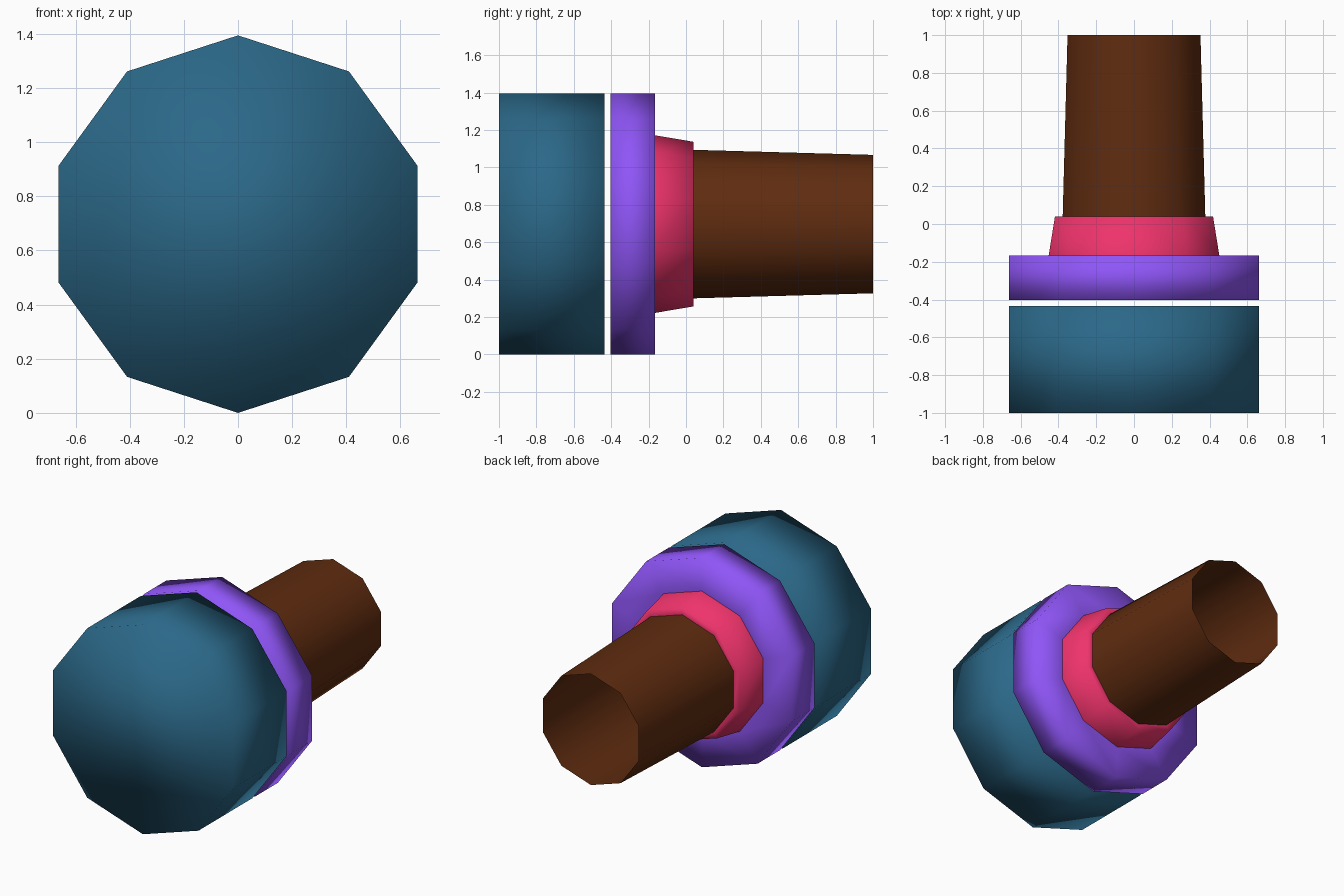
import bpy, bmesh, math

if "Cube" in bpy.data.objects:
    bpy.data.objects.remove(bpy.data.objects["Cube"])

SIDES = 10
R = 0.697          # outer radius, also the height of the axis above ground


def lathe(name, profile, color, cap_front=False, cap_back=False):
    """Ten-sided turned part along y; profile is (y, radius) from front to back."""
    bm = bmesh.new()
    rings = []
    for y, r in profile:
        ring = []
        for i in range(SIDES):
            a = math.pi / 2 + 2 * math.pi * i / SIDES
            ring.append(bm.verts.new((r * math.cos(a), y, R + r * math.sin(a))))
        rings.append(ring)
    for a, b in zip(rings, rings[1:]):
        for i in range(SIDES):
            j = (i + 1) % SIDES
            bm.faces.new((a[i], b[i], b[j], a[j]))
    if cap_front:
        bm.faces.new(rings[0])
    if cap_back:
        bm.faces.new(rings[-1])
    bmesh.ops.recalc_face_normals(bm, faces=bm.faces)
    for f in bm.faces:
        f.smooth = True
    mesh = bpy.data.meshes.new(name)
    bm.to_mesh(mesh)
    bm.free()
    mat = bpy.data.materials.new(name + "_color")
    mat.diffuse_color = (*color, 1)
    mat.use_nodes = True
    mat.node_tree.nodes["Principled BSDF"].inputs["Base Color"].default_value = mat.diffuse_color
    mesh.materials.append(mat)
    obj = bpy.data.objects.new(name, mesh)
    bpy.context.collection.objects.link(obj)
    return obj


# Front block, closed at both ends
lathe("front_head", [(-1.0, R), (-0.435, R)], (0.024, 0.138, 0.246), True, True)

# Ring behind a narrow gap; its back face steps in to the collar
lathe("flange", [(-0.403, R), (-0.167, R), (-0.167, 0.475)],
      (0.275, 0.091, 0.93), True, True)

# Tapered collar with a thin back rim
lathe("collar", [(-0.167, 0.475), (0.04, 0.44), (0.04, 0.397)], (0.855, 0.033, 0.147))

# Open tube, slightly tapered to the back
lathe("tube", [(0.04, 0.397), (1.0, 0.37)], (0.115, 0.025, 0.005))
